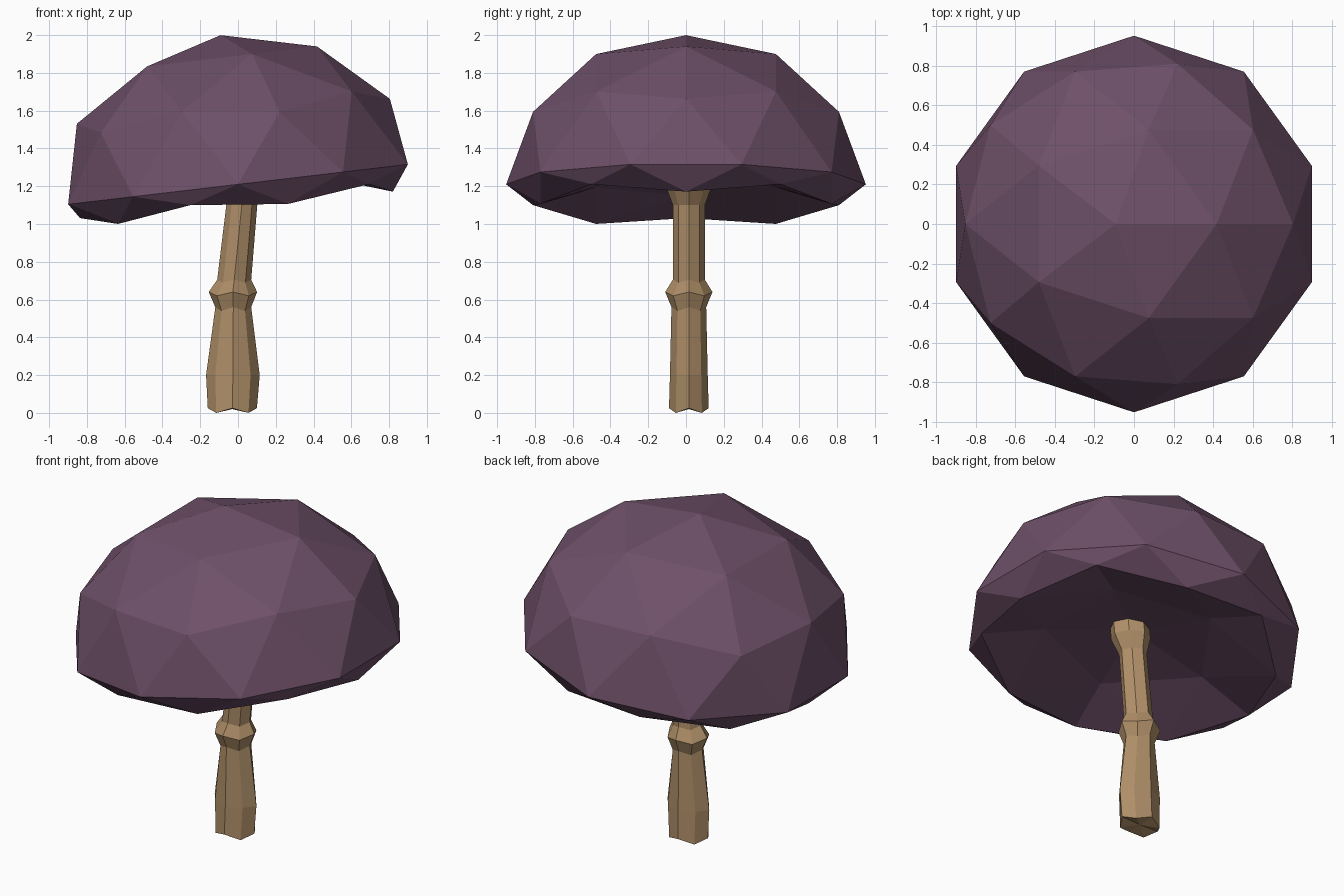
import bpy, bmesh, math
from mathutils import Matrix

if "Cube" in bpy.data.objects:
    bpy.data.objects.remove(bpy.data.objects["Cube"])


def finish(bm, name, color):
    bmesh.ops.recalc_face_normals(bm, faces=bm.faces)
    mesh = bpy.data.meshes.new(name)
    bm.to_mesh(mesh)
    bm.free()
    mat = bpy.data.materials.new(name + "_colour")
    mat.diffuse_color = color
    mat.use_nodes = True
    mat.node_tree.nodes["Principled BSDF"].inputs["Base Color"].default_value = mat.diffuse_color
    mesh.materials.append(mat)
    obj = bpy.data.objects.new(name, mesh)
    bpy.context.collection.objects.link(obj)
    return obj


# Cap: low-poly sphere, lower half pushed up into a hollow underside
bm = bmesh.new()
bmesh.ops.create_icosphere(bm, subdivisions=2, radius=1)
for v in bm.verts:
    z = v.co.z
    v.co.x *= 0.952
    v.co.y *= 0.952
    if z > -0.1:
        v.co.z = z * 0.795
    elif z > -0.48:      # outer lip
        v.co.z = -0.08
    elif z > -0.6:       # lowest points of the lip
        v.co.z = -0.134
    elif z > -0.9:       # hollow
        v.co.z = 0.0
    else:                # centre of the hollow
        v.co.z = 0.05
tilt = Matrix.Rotation(math.radians(-6.7), 4, 'Y')
bmesh.ops.transform(bm, matrix=Matrix.Translation((0, 0, 1.21)) @ tilt, verts=bm.verts)
finish(bm, "mushroom_cap", (0.155, 0.08, 0.14, 1))

# Stem: eight-sided loft with a knuckle ring and a flared top
# each section: z, centre x, radius x, radius y, alternate z offset
sections = [
    (0.00, -0.030, 0.130, 0.105, 0.025),
    (0.20, -0.027, 0.142, 0.100, 0.0),
    (0.54, -0.025, 0.095, 0.092, 0.02),
    (0.62, -0.027, 0.128, 0.125, 0.02),
    (0.69, -0.020, 0.090, 0.085, 0.015),
    (1.10, 0.020, 0.082, 0.085, 0.0),
    (1.19, 0.035, 0.118, 0.118, 0.0),
    (1.28, 0.045, 0.118, 0.118, 0.0),
]
SIDES = 8
bm = bmesh.new()
rings = []
for z, cx, rx, ry, dz in sections:
    ring = []
    for i in range(SIDES):
        a = math.tau * i / SIDES
        flute = 0.93 if i % 2 else 1.0
        ring.append(bm.verts.new((cx + rx * flute * math.cos(a),
                                  0.015 + ry * flute * math.sin(a),
                                  z + dz * (i % 2 == 0))))
    rings.append(ring)
for low, high in zip(rings, rings[1:]):
    for i in range(SIDES):
        j = (i + 1) % SIDES
        bm.faces.new((low[i], low[j], high[j], high[i]))
bm.faces.new(rings[-1])
# Ragged foot closed by a fan
foot = bm.verts.new((-0.03, 0.015, 0.02))
for i in range(SIDES):
    bm.faces.new((rings[0][(i + 1) % SIDES], rings[0][i], foot))
finish(bm, "mushroom_stem", (0.43, 0.275, 0.14, 1))
